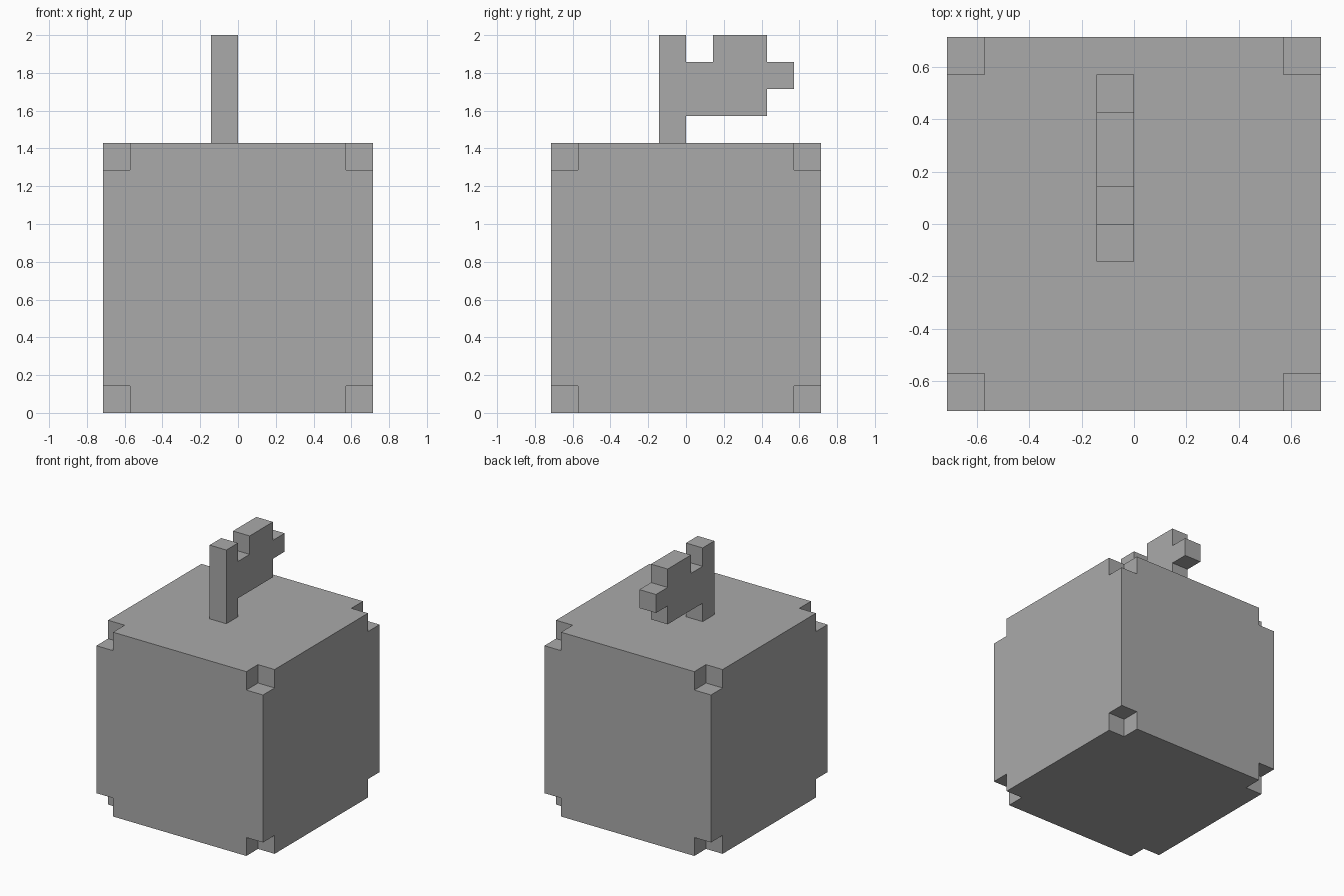
import bpy, bmesh
from itertools import product
from mathutils import Matrix, Vector

if "Cube" in bpy.data.objects:
    bpy.data.objects.remove(bpy.data.objects["Cube"])

U = 1 / 7  # one block

grey = bpy.data.materials.new("plain grey")
grey.diffuse_color = (0.4, 0.4, 0.4, 1)
grey.use_nodes = True
grey.node_tree.nodes["Principled BSDF"].inputs["Base Color"].default_value = grey.diffuse_color


def add_object(name, bm):
    bmesh.ops.recalc_face_normals(bm, faces=bm.faces)
    mesh = bpy.data.meshes.new(name)
    bm.to_mesh(mesh)
    bm.free()
    mesh.materials.append(grey)
    obj = bpy.data.objects.new(name, mesh)
    bpy.context.collection.objects.link(obj)
    return obj


def add_cube(bm, centre, size):
    bmesh.ops.create_cube(bm, size=size * U,
                          matrix=Matrix.Translation(Vector(centre) * U))


# Body: ten-block cube
bm = bmesh.new()
add_cube(bm, (0, 0, 5), 10)
body = add_object("body", bm)

# Corner notches: one block removed at each of the eight corners
bm = bmesh.new()
for sx, sy, sz in product((-1, 1), repeat=3):
    add_cube(bm, (5 * sx, 5 * sy, 5 + 5 * sz), 2)
cutter = add_object("corner_cutter", bm)
cutter.hide_render = True
cutter.hide_viewport = True
notch = body.modifiers.new("corner notches", 'BOOLEAN')
notch.operation = 'DIFFERENCE'
notch.solver = 'EXACT'
notch.object = cutter

# Stem and leaf: one-block-thick side profile (y, z in blocks)
profile = [(-1, 10), (0, 10), (0, 11), (3, 11), (3, 12), (4, 12), (4, 13),
           (3, 13), (3, 14), (1, 14), (1, 13), (0, 13), (0, 14), (-1, 14)]
bm = bmesh.new()
face = bm.faces.new([bm.verts.new((-U, y * U, z * U)) for y, z in profile])
side = bmesh.ops.extrude_face_region(bm, geom=[face])
bmesh.ops.translate(bm, vec=(U, 0, 0),
                    verts=[v for v in side["geom"] if isinstance(v, bmesh.types.BMVert)])
add_object("stem_and_leaf", bm)
